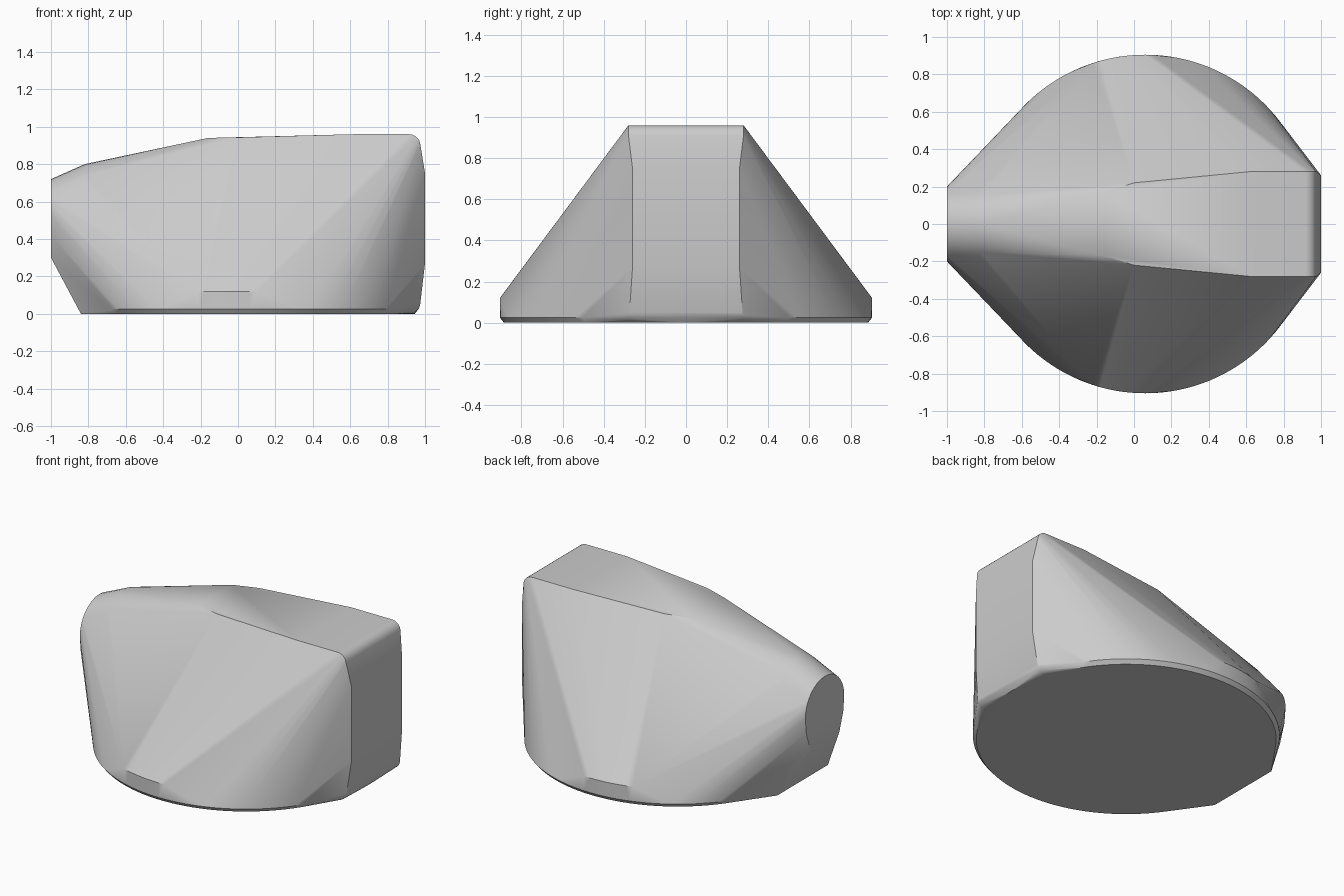
import bpy, bmesh
from math import sin, cos, pi, radians, sqrt

cube = bpy.data.objects.get("Cube")
if cube:
    bpy.data.objects.remove(cube, do_unlink=True)

grey = bpy.data.materials.new("plain grey")
grey.use_nodes = True
grey.diffuse_color = (0.6, 0.6, 0.6, 1)
grey.node_tree.nodes["Principled BSDF"].inputs["Base Color"].default_value = (0.6, 0.6, 0.6, 1)

CX, R = 0.06, 0.905
points = []


def pair(x, y, z):
    """Add a point and its mirror image across the centre plane."""
    points.extend([(x, y, z), (x, -y, z)])


def arch(x, r, top, steps=16):
    """Half-round section across the narrow end."""
    for i in range(steps // 2 + 1):
        a = pi * i / steps
        pair(x, r * cos(a), top - r + r * sin(a))


# Round base with a chamfered foot
for i in range(65):
    a = pi * i / 64
    pair(CX + (R - 0.02) * cos(a), (R - 0.02) * sin(a), 0)
    pair(CX + R * cos(a), R * sin(a), 0.025)

# Short upright band on each side of the base
for i in range(9):
    x = -0.22 + 0.04 * i
    pair(x, sqrt(R * R - (x - CX) ** 2), 0.12)

# Narrow rounded end, undercut towards the foot
arch(-1, 0.2, 0.72)
arch(-0.82, 0.21, 0.8)
pair(-1, 0.19, 0.42)
pair(-1, 0.15, 0.3)
pair(-0.84, 0.26, 0)

# Flat top, widening towards the square end
pair(-0.16, 0.17, 0.94)
pair(0, 0.22, 0.943)
pair(0.62, 0.28, 0.96)

# Square end with rounded top and bottom edges
for i in range(7):
    a = radians(80) * i / 6
    pair(0.915 + 0.06 * sin(a), 0.28, 0.9 + 0.06 * cos(a))
    pair(0.915 + 0.06 * sin(a), 0.275, 0.06 - 0.06 * cos(a))
pair(1, 0.26, 0.75)
pair(1, 0.25, 0.5)
pair(1, 0.26, 0.27)

# Wrap the sections in one convex skin
bm = bmesh.new()
for p in points:
    bm.verts.new(p)
bmesh.ops.remove_doubles(bm, verts=bm.verts, dist=0.0005)
hull = bmesh.ops.convex_hull(bm, input=bm.verts)
loose = {g for g in hull["geom_interior"] + hull["geom_unused"]
         if isinstance(g, bmesh.types.BMVert)}
bmesh.ops.delete(bm, geom=list(loose), context="VERTS")
bmesh.ops.dissolve_limit(bm, angle_limit=radians(0.3), verts=bm.verts, edges=bm.edges)
bmesh.ops.recalc_face_normals(bm, faces=bm.faces)

mesh = bpy.data.meshes.new("body")
bm.to_mesh(mesh)
bm.free()
mesh.materials.append(grey)
body = bpy.data.objects.new("body", mesh)
bpy.context.collection.objects.link(body)

bpy.ops.object.select_all(action="DESELECT")
body.select_set(True)
bpy.context.view_layer.objects.active = body
bpy.ops.object.shade_smooth_by_angle(angle=radians(30))
